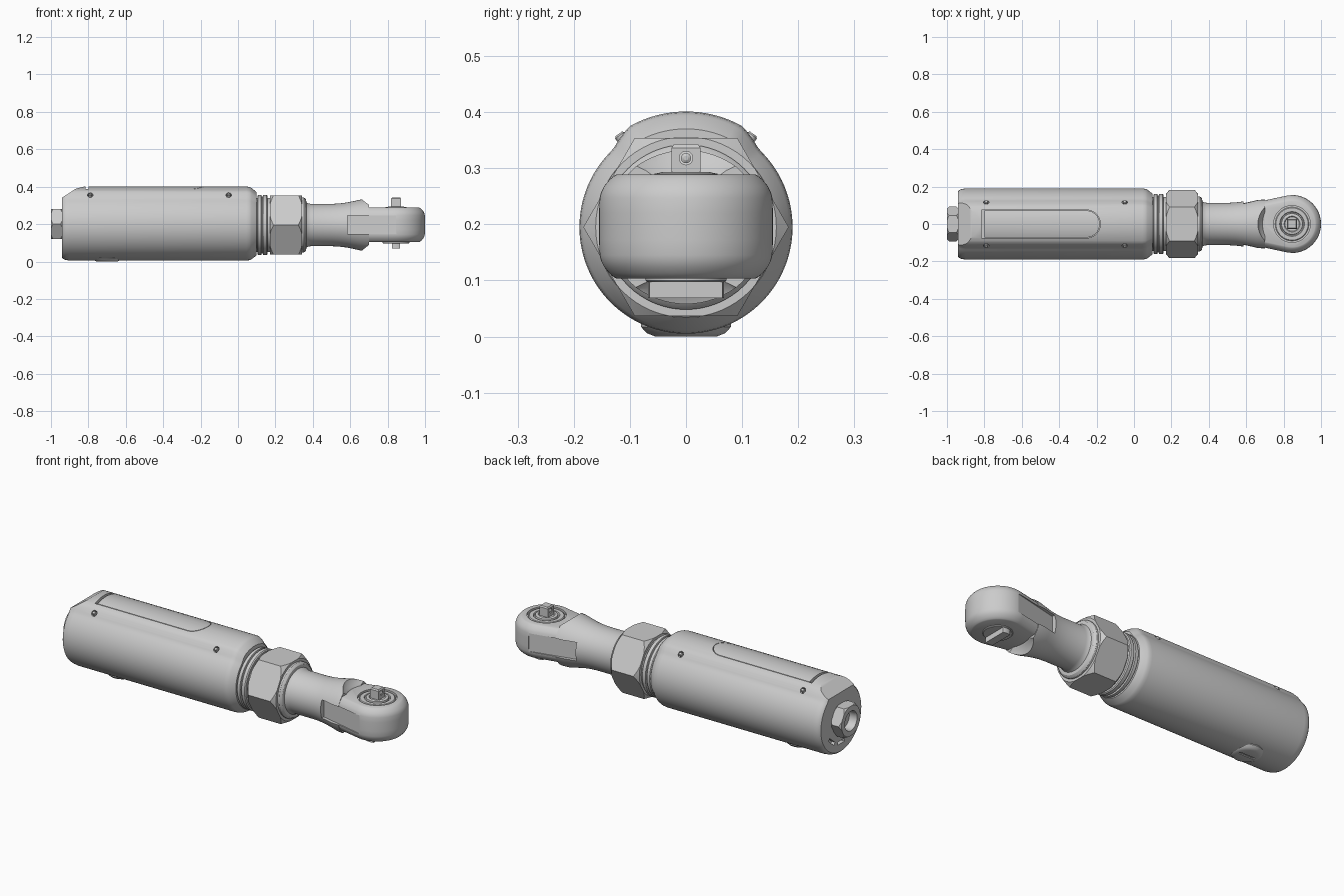
import bpy, bmesh
from math import sin, cos, pi, radians, degrees
from mathutils import Vector, Matrix

if "Cube" in bpy.data.objects:
    bpy.data.objects.remove(bpy.data.objects["Cube"])

AX = 0.195   # height of the tool's long axis
HX = 0.845   # x of the ratchet head centre


def loft(name, rings, matrix=None):
    """Skin a list of equal-length rings and cap both ends."""
    bm = bmesh.new()
    vs = [[bm.verts.new(p) for p in r] for r in rings]
    n = len(vs[0])
    for a, b in zip(vs, vs[1:]):
        for i in range(n):
            bm.faces.new((a[i], a[(i + 1) % n], b[(i + 1) % n], b[i]))
    bm.faces.new(vs[0])
    bm.faces.new(vs[-1])
    bmesh.ops.recalc_face_normals(bm, faces=bm.faces)
    if matrix:
        bm.transform(matrix)
    me = bpy.data.meshes.new(name)
    bm.to_mesh(me)
    bm.free()
    ob = bpy.data.objects.new(name, me)
    bpy.context.collection.objects.link(ob)
    return ob


def lathe_x(name, prof, n=64, z=AX):
    return loft(name, [[(x, r * cos(2 * pi * i / n), z + r * sin(2 * pi * i / n))
                        for i in range(n)] for x, r in prof])


def lathe_z(name, prof, x=HX, n=64, matrix=None):
    return loft(name, [[(x + r * cos(2 * pi * i / n), r * sin(2 * pi * i / n), z)
                        for i in range(n)] for r, z in prof], matrix)


def prism(name, pts, z0, z1):
    return loft(name, [[(x, y, z) for x, y in pts] for z in (z0, z1)])


def box(name, x0, x1, y0, y1, z0, z1):
    return prism(name, [(x0, y0), (x1, y0), (x1, y1), (x0, y1)], z0, z1)


def boolean(ob, tool, op='DIFFERENCE', keep=False):
    m = ob.modifiers.new("bool", 'BOOLEAN')
    m.operation, m.object, m.solver = op, tool, 'EXACT'
    bpy.context.view_layer.objects.active = ob
    bpy.ops.object.modifier_apply(modifier=m.name)
    if not keep:
        bpy.data.objects.remove(tool)
    return ob


# Handle body: round section with a raised crest along the top
def section(x, s, n=112):
    ring = []
    for i in range(n):
        a = 2 * pi * i / n
        phi = degrees(min(a, 2 * pi - a))
        t = min(max((phi - 29) / 14, 0), 1)
        r = s * (0.206 * (1 - t) + 0.19 * t)
        ring.append((x, r * sin(a), AX + r * cos(a)))
    return ring


body = loft("handle_body", [section(x, s) for x, s in (
    (-0.94, 0.92), (-0.933, 0.96), (-0.92, 0.985), (-0.90, 1), (0.045, 1),
    (0.06, 0.99), (0.072, 0.965), (0.10, 0.85))])
# sloped upper rear corner
bm = bmesh.new()
bm.from_mesh(body.data)
for co, no in (((-0.94, 0, 0.342), (-0.055, 0, 0.085)), ((-0.86, 0, 0.391), (-0.01, 0, 0.04))):
    cut = bmesh.ops.bisect_plane(bm, geom=bm.verts[:] + bm.edges[:] + bm.faces[:], dist=1e-6,
                                 plane_co=co, plane_no=no, clear_outer=True)
    edges = [e for e in cut['geom_cut'] if isinstance(e, bmesh.types.BMEdge)]
    bmesh.ops.contextual_create(bm, geom=edges)
bmesh.ops.recalc_face_normals(bm, faces=bm.faces)
bm.to_mesh(body.data)
bm.free()


# Throttle lever inlaid flush in the top of the body
def lever_shape(x0, r):
    arc = [(-0.255 + r * cos(a), r * sin(a)) for a in [pi * (i / 20 - 0.5) for i in range(21)]]
    return [(x0, -r)] + arc + [(x0, r)]


lever = body.copy()
lever.data = body.data.copy()
lever.name = "throttle_lever"
bpy.context.collection.objects.link(lever)
boolean(lever, prism("cut", lever_shape(-0.80, 0.072), 0.33, 0.5), 'INTERSECT')
boolean(body, prism("cut", lever_shape(-0.815, 0.075), 0.36, 0.5))

# Cross pins in small sunk holes along the crest edges
for x in (-0.79, -0.05):
    for s in (-1, 1):
        m = Matrix.Translation((x, s * 0.117, AX + 0.162)) @ Matrix.Rotation(s * radians(-36), 4, 'X')
        boolean(body, lathe_z("cut", [(0.015, -0.015), (0.015, 0.05)], 0, 20, m))
        lathe_z("lever_pin", [(0.010, -0.03), (0.010, 0.002), (0.007, 0.005)], 0, 20, m)

# Exhaust slots in the rear face
for a in (-130, -90, -50):
    c = box("cut", -0.96, -0.92, -0.03, 0.03, -0.008, 0.008)
    c.data.transform(Matrix.Translation((0, 0.125 * cos(radians(a)), AX + 0.125 * sin(radians(a))))
                     @ Matrix.Rotation(radians(a + 90), 4, 'X'))
    boolean(body, c)

# Regulator button under the rear of the body
button = lathe_z("regulator_button", [(0.08, 0.05), (0.08, 0.017), (0.07, 0.006), (0.055, 0.0)], -0.70)
boolean(button, box("cut", -0.745, -0.655, -0.007, 0.007, -0.02, 0.012))


# Hex parts with turned chamfers
def hex_nut(name, x0, x1, r, cham, z=AX):
    ob = lathe_x(name, [(x0, r), (x1, r)], 6, z)
    return boolean(ob, lathe_x("cut", [(x0, r * 0.88), (x0 + cham, r * 1.01),
                                       (x1 - cham, r * 1.01), (x1, r * 0.88)], 64, z), 'INTERSECT')


hex_nut("clamp_nut", 0.17, 0.343, 0.183, 0.022)
inlet = hex_nut("air_inlet", -1.0, -0.938, 0.093, 0.012, 0.2)
boolean(inlet, lathe_x("cut", [(-1.02, 0.06), (-0.99, 0.05), (-0.945, 0.05)], 40, 0.2))
lathe_x("inlet_neck", [(-0.955, 0.075), (-0.93, 0.075)], 40, 0.2)

# Grooved rings between body and nut
lathe_x("collar_rings", [(0.08, 0.145), (0.103, 0.145), (0.104, 0.157), (0.108, 0.161), (0.124, 0.161),
                         (0.126, 0.152), (0.132, 0.152), (0.134, 0.161), (0.152, 0.161),
                         (0.157, 0.156), (0.158, 0.145), (0.18, 0.145)])

# Neck flaring into the head
neck = lathe_x("head_neck", [(0.33, 0.147), (0.352, 0.147), (0.358, 0.143), (0.364, 0.136), (0.366, 0.121),
                             (0.375, 0.116), (0.39, 0.113), (0.50, 0.113), (0.54, 0.115),
                             (0.58, 0.12), (0.62, 0.128), (0.66, 0.137), (0.70, 0.14)])
boolean(neck, lathe_z("cut", [(0.158, 0.289), (0.162, 0.296), (0.172, 0.306), (0.19, 0.35)]))
boolean(neck, lathe_z("cut", [(0.158, 0.103), (0.162, 0.096), (0.172, 0.086), (0.19, 0.04)]))


# Ratchet head: rounded disc with a tapering tail into the neck
def head_ring(z, inset, n=56):
    r = 0.155 - inset
    arc = [(HX + r * cos(a), r * sin(a), z)
           for a in [radians(-102 + 204 * i / n) for i in range(n + 1)]]
    return arc + [(0.61, 0.108 - inset, z), (0.61, inset - 0.108, z)]


half = [(0.289, 0.032), (0.286, 0.026), (0.279, 0.018), (0.268, 0.009), (0.258, 0.004),
        (0.247, 0.001), (0.22, 0.0)]
head = loft("ratchet_head", [head_ring(z, d) for z, d in half]
            + [head_ring(2 * 0.196 - z, d) for z, d in reversed(half)])
boolean(head, lathe_z("cut", [(0.098, 0.277), (0.098, 0.31)]))

# Yoke slots on both sides of neck and head
for s in (-1, 1):
    pts = [(0.585, s * 0.093), (HX, s * 0.1535), (HX, s * 0.2), (0.585, s * 0.2)]
    slot = prism("cut", pts, 0.147, 0.247)
    boolean(neck, slot, keep=True)
    boolean(head, slot)

# Retaining ring and square drive on top
lathe_z("retaining_ring", [(0.09, 0.27), (0.09, 0.283), (0.086, 0.287), (0.066, 0.287), (0.063, 0.281),
                           (0.058, 0.281), (0.056, 0.29), (0.042, 0.293), (0.038, 0.289)])
drive = loft("square_drive", [[(HX + sx * w, sy * w, z) for sx, sy in ((-1, -1), (1, -1), (1, 1), (-1, 1))]
                              for z, w in ((0.28, 0.026), (0.336, 0.026), (0.343, 0.021))])
boolean(drive, lathe_x("cut", [(HX - 0.05, 0.012), (HX + 0.05, 0.012)], 24, 0.318))
lathe_x("detent_ball", [(HX - 0.027, 0.004), (HX - 0.024, 0.009), (HX + 0.024, 0.009), (HX + 0.027, 0.004)],
        24, 0.318)

# Direction selector underneath
lathe_z("selector_disc", [(0.072, 0.12), (0.072, 0.1), (0.069, 0.097)])
sel = box("selector_bar", HX - 0.021, HX + 0.021, -0.068, 0.068, 0.069, 0.11)
boolean(sel, lathe_z("cut", [(0.068, 0.05), (0.068, 0.13)]), 'INTERSECT')

# Smooth shading with crisp edges
bpy.ops.object.select_all(action='DESELECT')
for ob in bpy.data.objects:
    ob.select_set(True)
bpy.context.view_layer.objects.active = body
bpy.ops.object.shade_smooth_by_angle(angle=radians(28))
